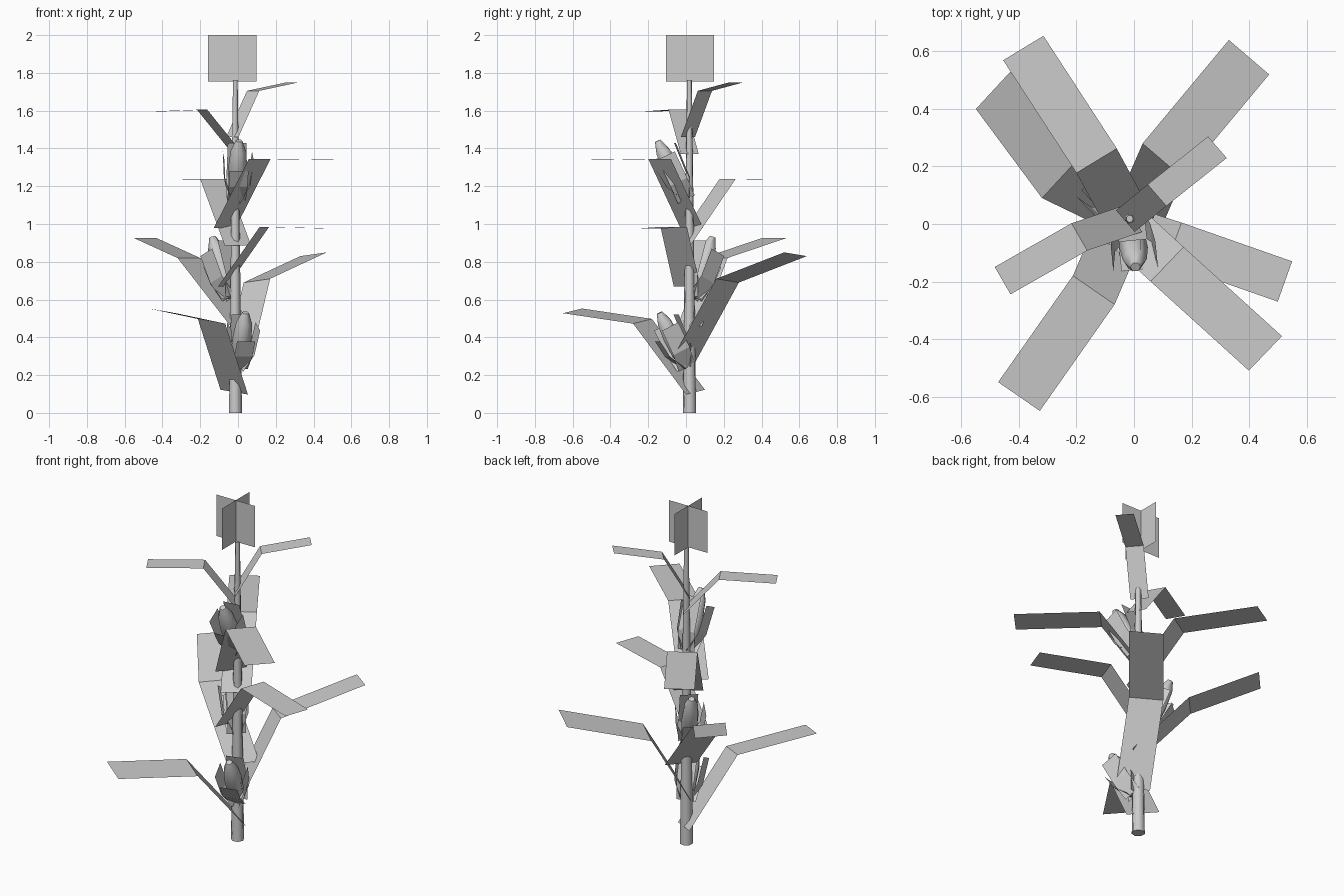
import bpy, math
from mathutils import Vector

if "Cube" in bpy.data.objects:
    bpy.data.objects.remove(bpy.data.objects["Cube"])

CX, CY = -0.015, 0.018  # stalk axis


def make(name, verts, faces, smooth=None):
    me = bpy.data.meshes.new(name)
    me.from_pydata([tuple(v) for v in verts], [], faces)
    me.update()
    ob = bpy.data.objects.new(name, me)
    bpy.context.collection.objects.link(ob)
    if smooth:
        bpy.ops.object.select_all(action='DESELECT')
        ob.select_set(True)
        bpy.context.view_layer.objects.active = ob
        bpy.ops.object.shade_smooth_by_angle(angle=math.radians(smooth))
    return ob


def lathe(name, base, axis, profile, sides, smooth):
    """Rings of (radius, height) around an axis, with closed ends."""
    q = Vector((0, 0, 1)).rotation_difference(Vector(axis))
    verts, faces = [], []
    for r, h in profile:
        for i in range(sides):
            a = math.tau * i / sides
            verts.append(Vector(base) + q @ Vector((r * math.cos(a), r * math.sin(a), h)))
    for j in range(len(profile) - 1):
        for i in range(sides):
            k = (i + 1) % sides
            faces.append((j * sides + i, j * sides + k, (j + 1) * sides + k, (j + 1) * sides + i))
    faces.append(tuple(reversed(range(sides))))
    faces.append(tuple(range((len(profile) - 1) * sides, len(profile) * sides)))
    return make(name, verts, faces, smooth)


def strip(name, path, across):
    """Flat ribbon: a centre path swept by a fixed width vector."""
    w = Vector(across) / 2
    verts = [Vector(p) + s * w for p in path for s in (-1, 1)]
    faces = [(2 * i, 2 * i + 1, 2 * i + 3, 2 * i + 2) for i in range(len(path) - 1)]
    return make(name, verts, faces)


# Stalk
lathe("stalk", (CX, CY, 0), (0, 0, 1), [(0.036, 0), (0.025, 0.9), (0.013, 1.76)], 7, 60)

# Tassel: two crossed cards
for name, w in (("tassel_wide", (0.255, 0, 0)), ("tassel_deep", (0, 0.255, 0))):
    strip(name, [(-0.03, 0.022, 1.755), (-0.03, 0.022, 2.0)], w)

# Leaves: base, bend, tip centres and width vector
leaves = [
    ((-0.02, 0.05, 0.11), (-0.14, -0.23, 0.485), (-0.40, -0.60, 0.54), (0.145, -0.10, -0.025)),
    ((0.00, -0.01, 0.28), (0.10, 0.22, 0.70), (0.40, 0.58, 0.84), (0.14, -0.12, 0.02)),
    ((0.02, 0.02, 0.46), (-0.26, 0.155, 0.82), (-0.49, 0.465, 0.925), (0.12, 0.13, 0)),
    ((-0.08, 0.005, 0.67), (0.14, -0.065, 0.985), (0.525, -0.20, 0.975), (0.05, 0.14, 0)),
    ((0.00, -0.02, 0.885), (-0.13, 0.22, 1.238), (-0.385, 0.612, 1.235), (0.14, 0.085, 0)),
    ((-0.07, 0.03, 0.98), (0.115, -0.14, 1.345), (0.457, -0.45, 1.34), (0.115, 0.12, 0)),
    ((0.00, 0.02, 1.37), (-0.19, -0.045, 1.605), (-0.457, -0.197, 1.595), (0.055, -0.095, 0)),
    ((-0.03, 0.01, 1.46), (0.08, 0.10, 1.705), (0.29, 0.267, 1.75), (0.065, -0.075, 0)),
]
for n, (base, bend, tip, w) in enumerate(leaves, 1):
    strip(f"leaf_{n}", [base, bend, tip], w)

# Ears, each wrapped in four bent husk blades
ears = [
    ((0.00, 0.00, 0.24), (0.04, -0.14, 0.53)),
    ((-0.04, 0.04, 0.61), (-0.135, 0.14, 0.93)),
    ((-0.01, 0.00, 1.13), (0.005, -0.15, 1.44)),
]
for n, (base, tip) in enumerate(ears, 1):
    base, tip = Vector(base), Vector(tip)
    d = tip - base
    L = d.length
    axis = d.normalized()
    lathe(f"ear_{n}", base, axis,
          [(0.02, 0), (0.045, 0.25 * L), (0.05, 0.55 * L), (0.042, 0.82 * L), (0.018, L)], 6, 60)
    out = Vector((d.x, d.y, 0))
    out = (out - axis * out.dot(axis)).normalized()
    side = axis.cross(out)
    for k, reach in enumerate((0.6, 0.75, 0.85, 0.75)):
        a = math.tau * k / 4
        r = out * math.cos(a) + side * math.sin(a)
        t = axis.cross(r)
        strip(f"husk_{n}_{k + 1}",
              [base + r * 0.015, base + r * 0.065 + axis * 0.3 * L, base + r * 0.078 + axis * reach * L],
              t * 0.1)
